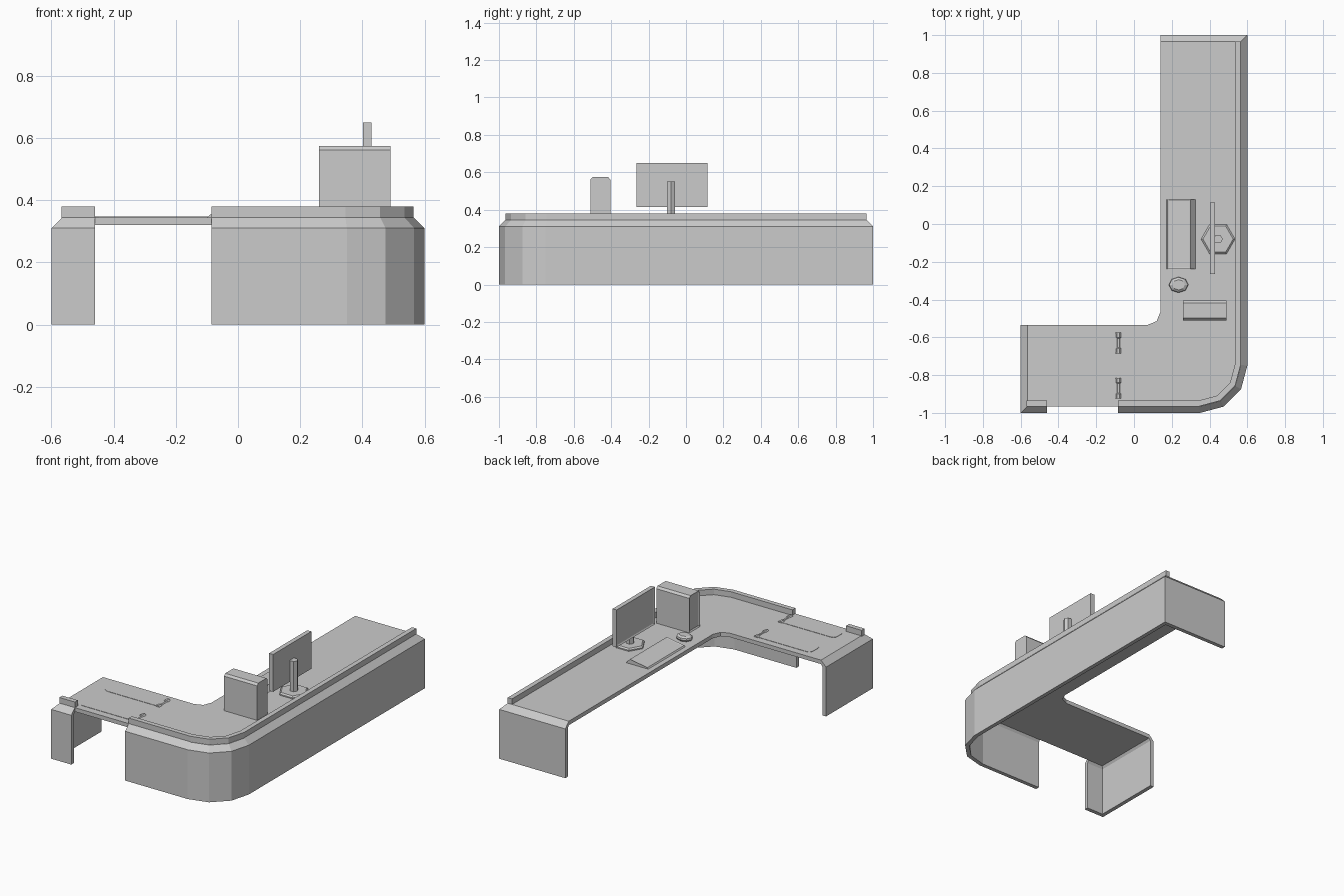
import bpy, bmesh, math
from mathutils import Vector, Matrix

if "Cube" in bpy.data.objects:
    bpy.data.objects.remove(bpy.data.objects["Cube"])

TOP, UNDER = 0.345, 0.32


def finish(name, bm):
    bmesh.ops.recalc_face_normals(bm, faces=bm.faces)
    me = bpy.data.meshes.new(name)
    bm.to_mesh(me)
    bm.free()
    ob = bpy.data.objects.new(name, me)
    bpy.context.collection.objects.link(ob)
    return ob


def loft(rings):
    """Join equal-length closed rings of points and cap both ends."""
    bm = bmesh.new()
    rows = [[bm.verts.new(p) for p in r] for r in rings]
    for a, b in zip(rows, rows[1:]):
        for i in range(len(a)):
            j = (i + 1) % len(a)
            bm.faces.new((a[i], a[j], b[j], b[i]))
    bm.faces.new(rows[0])
    bm.faces.new(rows[-1])
    return bm


def sweep(name, path, profile):
    """Sweep (inward offset, z) profile along a path with mitred corners."""
    pts = [Vector(p) for p in path]
    nrm = []
    for a, b in zip(pts, pts[1:]):
        d = (b - a).normalized()
        nrm.append(Vector((d.y, -d.x)))
    rings = []
    for i, p in enumerate(pts):
        n0, n1 = nrm[max(i - 1, 0)], nrm[min(i, len(nrm) - 1)]
        m = (n0 + n1) / (1 + n0.dot(n1))
        rings.append([(p.x + m.x * d, p.y + m.y * d, z) for d, z in profile])
    return finish(name, loft(rings))


def arc(cx, cy, r, a0, a1, n):
    return [(cx + r * math.cos(math.radians(a0 + (a1 - a0) * i / n)),
             cy + r * math.sin(math.radians(a0 + (a1 - a0) * i / n))) for i in range(n + 1)]


def plate(outline, z0, z1):
    return loft([[(x, y, z) for x, y in outline] for z in (z0, z1)])


def inset_face(bm, direction, border, depth):
    """Recess the face that points most nearly in the given direction."""
    bmesh.ops.recalc_face_normals(bm, faces=bm.faces)
    bm.normal_update()
    f = max(bm.faces, key=lambda q: (round(q.normal.dot(Vector(direction)), 3), q.calc_area()))
    bmesh.ops.inset_region(bm, faces=[f], thickness=border, depth=0)
    bmesh.ops.translate(bm, verts=f.verts, vec=-f.normal * depth)


# Desk top: L-shaped slab
finish("desk_top", plate(
    [(0.14, 0.965), (0.565, 0.965)] + arc(0.35, -0.75, 0.215, 0, -90, 3)
    + [(-0.565, -0.965), (-0.565, -0.535)] + arc(0.07, -0.465, 0.07, -90, 0, 2), UNDER, TOP))

# Outer walls with chamfered upper edge
wall = [(0, 0), (0, 0.31), (0.035, TOP), (0.035, UNDER), (0.025, 0.305), (0.025, 0)]
corner = arc(0.35, -0.75, 0.25, 0, -90, 3)
sweep("main_wall", [(0.14, 1), (0.6, 1)] + corner + [(-0.085, -1)], wall)
sweep("end_wall", [(-0.46, -1), (-0.6, -1), (-0.6, -0.535)], wall)

# Raised lips along the outer edge
lip = [(0.035, UNDER), (0.035, 0.38), (0.065, 0.38), (0.065, UNDER)]
sweep("main_lip", [(0.6, 0.965)] + corner + [(-0.085, -1)], lip)
sweep("end_lip", [(-0.46, -1), (-0.568, -1)], lip)

# Flap hinges: strap and waisted barrel
for label, y in (("back", -0.63), ("front", -0.87)):
    strap = ([(-0.085, y - 0.05), (-0.085, y + 0.05)]
             + arc(-0.435, y + 0.025, 0.025, 90, 180, 3) + arc(-0.435, y - 0.025, 0.025, 180, 270, 3))
    finish(label + "_hinge_strap", plate(strap, TOP - 0.004, TOP + 0.002))
    rings = []
    for dy, r in ((-0.055, 0.017), (-0.03, 0.017), (-0.025, 0.013),
                  (0.025, 0.013), (0.03, 0.017), (0.055, 0.017)):
        rings.append([(-0.083 + a, y + dy, 0.338 + b) for a, b in arc(0, 0, r, 22.5, 337.5, 7)])
    finish(label + "_hinge_barrel", loft(rings))

# Computer case
case = [(-0.51, TOP), (-0.51, 0.562), (-0.498, 0.575), (-0.417, 0.575), (-0.405, 0.562), (-0.405, TOP)]
bm = loft([[(x, y, z) for y, z in case] for x in (0.26, 0.49)])
inset_face(bm, (-1, 0, 0), 0.012, 0.006)
finish("computer_case", bm)

# Monitor screen, stand and base
bm = plate([(0.402, -0.265), (0.43, -0.265), (0.43, 0.115), (0.402, 0.115)], 0.415, 0.65)
inset_face(bm, (-1, 0, 0), 0.012, 0.005)
finish("monitor_screen", bm)


def hexagon(r, z):
    return [(x, y, z) for x, y in arc(0.445, -0.08, r, 0, 300, 5)]


finish("monitor_stand", loft([hexagon(0.025, TOP), hexagon(0.025, 0.55)]))
finish("monitor_base", loft([hexagon(0.09, TOP), hexagon(0.09, 0.352), hexagon(0.08, 0.36)]))

# Keyboard: wedge with a recessed key area
keys = [(0.172, TOP), (0.178, 0.353), (0.30, 0.373), (0.326, TOP)]
bm = loft([[(x, y, z) for x, z in keys] for y in (-0.237, 0.13)])
inset_face(bm, (-0.16, 0, 0.98), 0.01, 0.003)
finish("keyboard", bm)

# Mouse: low egg shape
rings = []
for s, z in ((0.85, TOP), (1.0, 0.355), (0.95, 0.366), (0.65, 0.375)):
    rings.append([(0.236 + 0.052 * s * a, -0.322 + 0.042 * s * b, z)
                  for a, b in arc(0, 0, 1, 0, 315, 7)])
finish("mouse", loft(rings))
